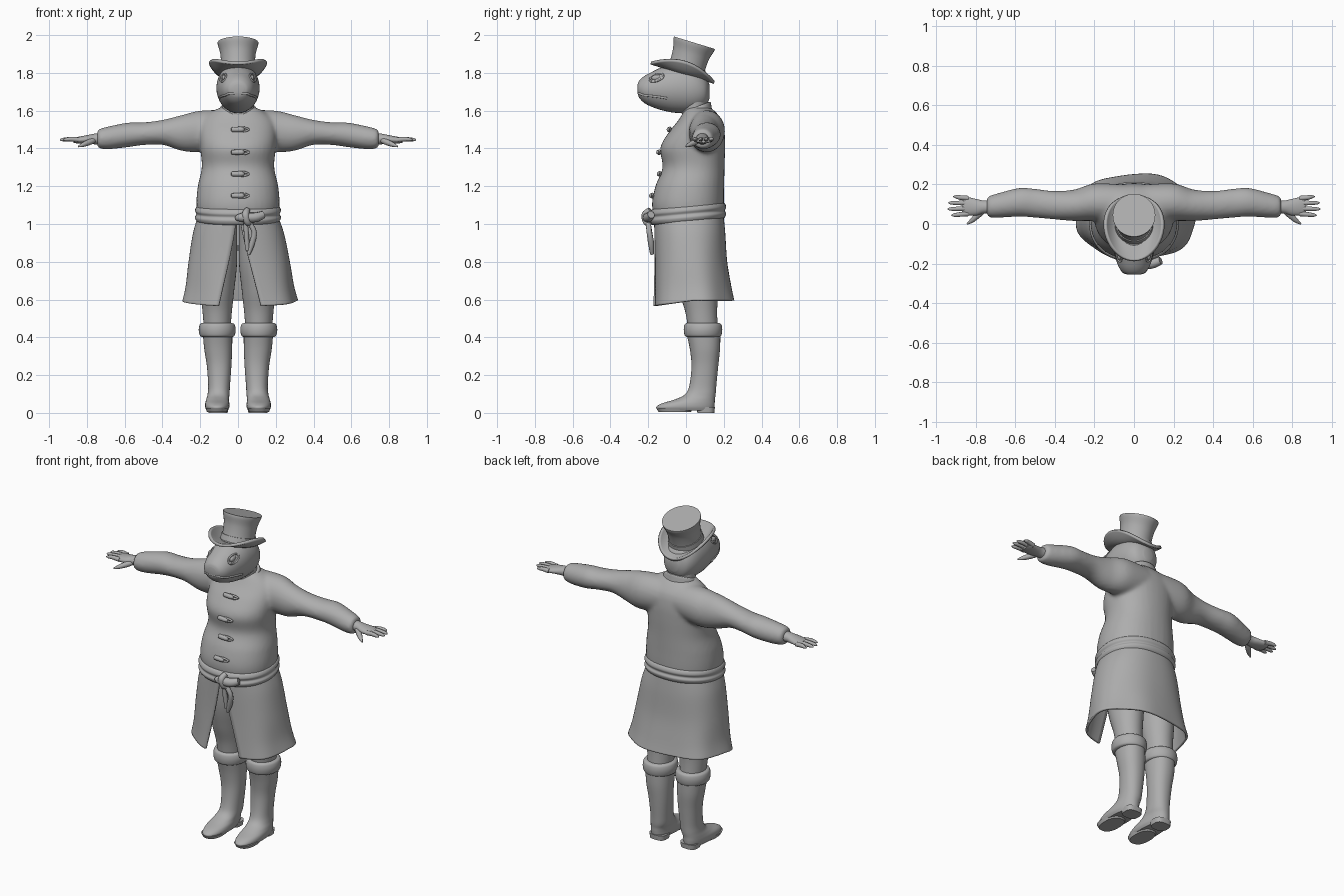
import bpy, bmesh
from math import sin, cos, pi, radians, sqrt
from mathutils import Vector, Matrix, Quaternion

cube = bpy.data.objects.get("Cube")
if cube:
    bpy.data.objects.remove(cube, do_unlink=True)

GREY = (0.42, 0.42, 0.42, 1)
clay = bpy.data.materials.new("plain_grey")
clay.use_nodes = True
clay.diffuse_color = GREY
bsdf = next(n for n in clay.node_tree.nodes if n.type == 'BSDF_PRINCIPLED')
bsdf.inputs["Base Color"].default_value = GREY
bsdf.inputs["Roughness"].default_value = 0.7


# ---- helpers ----
def spline(rows, k=6):
    """Smooth curve through rows of numbers."""
    out = []
    for i in range(len(rows) - 1):
        four = rows[max(i - 1, 0)], rows[i], rows[i + 1], rows[min(i + 2, len(rows) - 1)]
        for j in range(k):
            t = j / k
            out.append([b + t * ((c - a) / 2 + t * (a - 2.5 * b + 2 * c - d / 2
                        + t * (1.5 * (b - c) + (d - a) / 2))) for a, b, c, d in zip(*four)])
    return out + [list(rows[-1])]


def sample(rows, t):
    return min(spline(rows, 24), key=lambda r: abs(r[0] - t))


def oval(a, p=2.0):
    c, s = cos(a), sin(a)
    return (abs(c) ** (2 / p) * (1 if c > 0 else -1), abs(s) ** (2 / p) * (1 if s > 0 else -1))


def skin(bm, rings, caps=True, wrap=True):
    rings = [[bm.verts.new(p) for p in ring] for ring in rings]
    n = len(rings[0])
    for r, q in zip(rings, rings[1:]):
        for i in range(n if wrap else n - 1):
            j = (i + 1) % n
            bm.faces.new((r[i], r[j], q[j], q[i]))
    if caps:
        bm.faces.new(rings[0])
        bm.faces.new(rings[-1])


def loft(bm, rows, axis='z', n=36, p=2.0, k=6, s=1):
    """Rows are (position, centre a, centre b, radius a, radius b)."""
    rings = []
    for t, a, b, ra, rb in spline(rows, k):
        ring = []
        for i in range(n):
            u, v = oval(2 * pi * i / n, p)
            u, v = a + ra * u, b + rb * v
            x, y, z = {'z': (u, v, t), 'x': (t, u, v), 'y': (u, t, v)}[axis]
            ring.append((x * s, y, z))
        rings.append(ring)
    skin(bm, rings)


def rope(bm, pts, n=10, s=1):
    """Round tube through (x, y, z, radius) points."""
    path = spline(pts, 5)
    cen = [Vector((q[0] * s, q[1], q[2])) for q in path]
    quat, old, rings = Quaternion(), Vector((0, 0, 1)), []
    for i, c in enumerate(cen):
        tan = (cen[min(i + 1, len(cen) - 1)] - cen[max(i - 1, 0)]).normalized()
        quat = old.rotation_difference(tan) @ quat
        old = tan
        rings.append([c + quat @ Vector((path[i][3] * cos(2 * pi * j / n),
                      path[i][3] * sin(2 * pi * j / n), 0)) for j in range(n)])
    skin(bm, rings)


def ball(bm, loc, size):
    bmesh.ops.create_uvsphere(bm, u_segments=16, v_segments=10, radius=1,
                              matrix=Matrix.Translation(loc) @ Matrix.Diagonal((*size, 1)))


def finish(name, bm, angle=45):
    bmesh.ops.recalc_face_normals(bm, faces=bm.faces)
    me = bpy.data.meshes.new(name)
    bm.to_mesh(me)
    bm.free()
    me.materials.append(clay)
    ob = bpy.data.objects.new(name, me)
    bpy.context.collection.objects.link(ob)
    bpy.ops.object.select_all(action='DESELECT')
    ob.select_set(True)
    bpy.context.view_layer.objects.active = ob
    bpy.ops.object.shade_smooth_by_angle(angle=radians(angle))
    return ob


def thicken(ob, amount):
    mod = ob.modifiers.new("thickness", 'SOLIDIFY')
    mod.thickness, mod.offset = amount, 0


# ---- coat body and sleeves, blended into one skin ----
TORSO = [(1.0, 0, .015, .205, .175), (1.1, 0, .01, .22, .19), (1.2, 0, .02, .213, .182),
         (1.3, 0, .04, .192, .164), (1.4, 0, .035, .2, .172), (1.48, 0, .055, .205, .15),
         (1.55, 0, .075, .19, .115), (1.6, 0, .07, .13, .08), (1.62, 0, .06, .08, .06)]
SLEEVE = [(.05, .1, 1.5, .1, .105), (.2, .11, 1.49, .095, .11), (.3, .095, 1.482, .08, .094),
          (.4, .095, 1.485, .072, .066), (.5, .105, 1.478, .073, .06), (.58, .11, 1.472, .073, .065),
          (.68, .095, 1.457, .063, .061), (.73, .088, 1.452, .055, .053), (.745, .088, 1.452, .045, .045)]
bm = bmesh.new()
loft(bm, TORSO, p=2.2)
for s in (1, -1):
    loft(bm, SLEEVE, 'x', s=s)
coat = finish("coat_body", bm)
remesh = coat.modifiers.new("blend", 'REMESH')
remesh.mode, remesh.voxel_size, remesh.use_smooth_shade = 'VOXEL', 0.011, True
soft = coat.modifiers.new("soften", 'SMOOTH')
soft.factor, soft.iterations = 0.5, 6

# collar, higher at the back
bm = bmesh.new()
loft(bm, [(1.56, 0, .055, .11, .085), (1.59, 0, .055, .104, .08), (1.615, 0, .055, .095, .075),
          (1.62, 0, .055, .085, .066)])
for v in bm.verts:
    v.co.z += .4 * (v.co.y - .055)
finish("collar", bm)

# ---- coat skirt, open at the front ----
SKIRT = [(1.04, .205, .015, .178), (.95, .235, .02, .182), (.8, .262, .025, .187),
         (.67, .28, .033, .2), (.595, .298, .038, .21)]
bm = bmesh.new()
rings = []
for z, rx, cy, ry in spline(SKIRT):
    t = (1.04 - z) / .445
    gap = (.008 + .105 * t ** 1.3) / rx
    start = gap ** 1.15
    ring = []
    for i in range(73):
        a = -pi / 2 + start + (2 * pi - 2 * start) * i / 72
        u, v = oval(a, 2.3)
        fold = 1 + .025 * t * t * sin(6 * a)
        ring.append((.012 * t + rx * u * fold, cy + ry * v * fold, z - .03 * t ** 4 * max(0, -v)))
    rings.append(ring)
skin(bm, rings, caps=False, wrap=False)
thicken(finish("coat_skirt", bm), .012)

# ---- sash, knot and hanging ends ----
bm = bmesh.new()
loft(bm, [(1.01, 0, .01, .2, .18), (1.015, 0, .01, .219, .194), (1.035, 0, .01, .228, .203),
          (1.052, 0, .01, .22, .196), (1.07, 0, .01, .228, .203), (1.09, 0, .01, .22, .195),
          (1.095, 0, .01, .2, .18)], n=48, p=2.2, k=4)
for v in bm.verts:
    v.co.z += .09 * v.co.y
finish("sash", bm, 60)
bm = bmesh.new()
rope(bm, [(-.01, -.195, 1.03, .012), (.02, -.205, 1.035, .024), (.09, -.2, 1.035, .026), (.135, -.185, 1.05, .02)])
rope(bm, [(.05, -.19, 1.075, .015), (.04, -.215, 1.05, .02), (.05, -.21, 1.01, .018), (.07, -.19, 1.0, .012)])
rope(bm, [(.05, -.2, 1.02, .014), (.085, -.195, .96, .014), (.075, -.185, .9, .016), (.055, -.18, .84, .01)])
rope(bm, [(.04, -.2, 1.01, .012), (.045, -.19, .94, .014), (.05, -.18, .86, .012)])
finish("sash_knot", bm, 60)

# ---- toggles down the chest ----
bm = bmesh.new()
for z in (1.5, 1.38, 1.265, 1.15):
    row = sample(TORSO, z)
    y = row[2] - row[4] - .004
    rope(bm, [(-.035, y, z, .006), (-.028, y, z, .013), (.02, y - .004, z, .013), (.028, y, z, .006)])
    for d in (.009, -.009):
        rope(bm, [(.0, y, z + d, .006), (.035, y, z + d, .006), (.06, y + .004, z, .005)])
finish("toggles", bm, 60)

# ---- head ----
HEAD = [(-.256, 0, 1.715, .03, .025), (-.248, 0, 1.714, .052, .045), (-.225, 0, 1.712, .073, .068),
        (-.19, 0, 1.712, .088, .088), (-.13, 0, 1.716, .104, .113), (-.05, 0, 1.72, .114, .132),
        (.04, 0, 1.715, .108, .125), (.1, 0, 1.705, .08, .085), (.125, 0, 1.7, .03, .035)]


def head_point(y, z):
    t, _, cz, rx, rz = sample(HEAD, y)
    return rx * sqrt(max(0, 1 - ((z - cz) / rz) ** 2))


bm = bmesh.new()
loft(bm, HEAD, 'y')
loft(bm, [(1.54, 0, .05, .088, .07), (1.62, 0, .045, .085, .07), (1.72, 0, .04, .09, .075)])
finish("head", bm, 70)

# lips, eyes and nostrils
lips, eyes = bmesh.new(), bmesh.new()
right_lip = [(head_point(y, z), y, z, .006) for y, z in
             ((-.1, 1.665), (-.14, 1.672), (-.19, 1.678), (-.225, 1.682), (-.246, 1.69))]
rope(lips, right_lip + [(0, -.251, 1.692, .006)] + [(-x, y, z, r) for x, y, z, r in reversed(right_lip)])
finish("lips", lips, 60)
for s in (1, -1):
    lid = []
    for i in range(13):
        a = 2 * pi * i / 12
        y = -.155 + .036 * cos(a)
        z = 1.774 + .018 * sin(a) + .3 * (y + .155)
        lid.append((head_point(y, z), y, z, .005))
    rope(eyes, lid, 8, s)
    ball(eyes, (s * (head_point(-.155, 1.774) - .006), -.155, 1.774), (.011, .028, .016))
    ball(eyes, (s * .022, -.241, 1.745), (.008, .007, .006))
finish("eyes_and_nostrils", eyes, 60)

# ---- top hat, tipped back ----
tilt = Matrix.Translation((0, -.005, 1.797)) @ Matrix.Rotation(radians(-17), 4, 'X')
bm = bmesh.new()
loft(bm, [(0, 0, 0, .094, .1), (.05, 0, 0, .09, .096), (.11, 0, 0, .094, .1),
          (.155, 0, 0, .106, .112), (.17, 0, 0, .108, .113)], n=40)
loft(bm, [(.012, 0, 0, .098, .104), (.045, 0, 0, .095, .101)], n=40)
bm.transform(tilt)
finish("hat_crown", bm, 40)
bm = bmesh.new()
skin(bm, [[(.148 * u * cos(a), -.014 + .176 * u * sin(a), .06 * (2 * u - 1) ** 2 * cos(a) ** 2)
           for a in (2 * pi * i / 48 for i in range(48))] for u in (.5, .6, .7, .8, .9, .96, 1)], caps=False)
bm.transform(tilt)
thicken(finish("hat_brim", bm), .016)

# ---- hands, trousers and boots, mirrored ----
for s, side in ((1, "left"), (-1, "right")):
    bm = bmesh.new()
    loft(bm, [(.7, .088, 1.452, .036, .034), (.76, .086, 1.45, .033, .028), (.8, .085, 1.447, .042, .023),
              (.845, .09, 1.444, .046, .018), (.87, .092, 1.443, .04, .013)], 'x', 20, s=s)
    for y, tip, yt in ((.052, .925, .045), (.079, .943, .076), (.106, .94, .107), (.13, .915, .138)):
        rope(bm, [(.84, y, 1.445, .013), (.88, (y + yt) / 2, 1.449, .012),
                  (tip - .015, yt, 1.447, .009), (tip, yt, 1.445, .003)], s=s)
    rope(bm, [(.76, .07, 1.445, .015), (.79, .045, 1.432, .016), (.82, .018, 1.42, .012),
              (.845, .0, 1.41, .004)], s=s)
    finish(side + "_hand", bm, 60)

    bm = bmesh.new()
    loft(bm, [(1.0, .1, .04, .095, .13), (.8, .105, .05, .1, .125), (.65, .11, .065, .09, .105),
              (.54, .11, .08, .078, .085), (.44, .11, .09, .07, .078)], s=s)
    finish(side + "_trouser_leg", bm)

    bm = bmesh.new()
    loft(bm, [(.012, .11, 0, .056, .145), (.03, .11, -.004, .064, .154), (.05, .11, .012, .064, .14),
              (.072, .108, .048, .06, .105), (.1, .103, .077, .058, .08), (.15, .1, .09, .058, .071),
              (.25, .1, .1, .065, .071), (.34, .105, .1, .074, .08), (.42, .108, .092, .078, .09)],
         p=2.2, s=s)
    loft(bm, [(0, .105, .105, .05, .045), (.03, .105, .105, .054, .048)], p=3, s=s)
    loft(bm, [(.004, .112, -.06, .052, .085), (.024, .112, -.06, .06, .097)], p=2.4, s=s)
    finish(side + "_boot", bm, 50)

    bm = bmesh.new()
    loft(bm, [(.402, .11, .09, .08, .085), (.41, .11, .09, .092, .097), (.44, .11, .09, .098, .102),
              (.468, .11, .09, .092, .097), (.476, .11, .09, .078, .083)], k=4, s=s)
    finish(side + "_boot_cuff", bm, 60)
